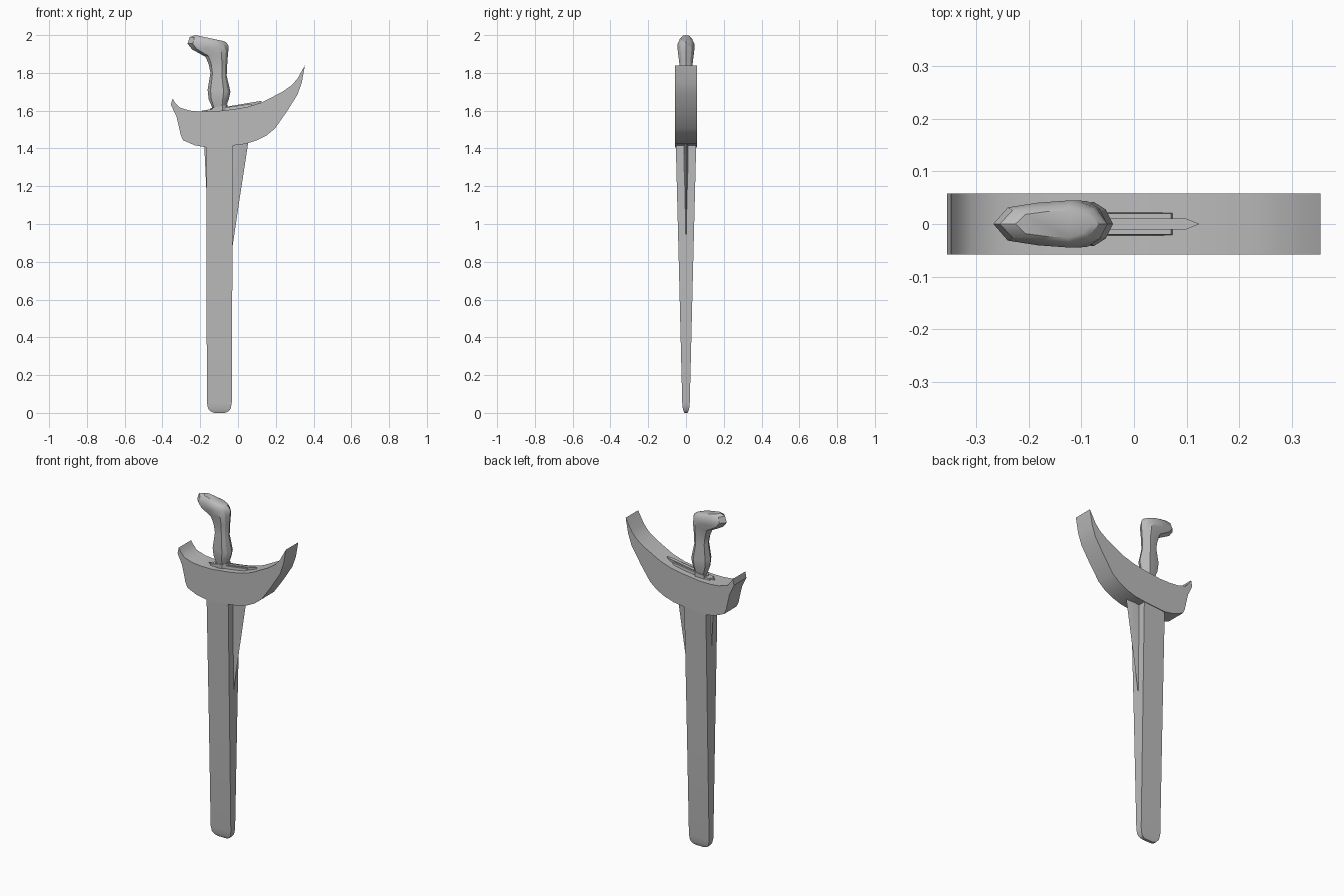
import bpy, bmesh, math
from mathutils import Vector

cube = bpy.data.objects.get("Cube")
if cube:
    bpy.data.objects.remove(cube)

grey = bpy.data.materials.new("plain grey")
grey.use_nodes = True
colour = (0.5, 0.5, 0.5, 1)
grey.diffuse_color = colour
grey.node_tree.nodes["Principled BSDF"].inputs["Base Color"].default_value = colour


def loft(name, rings, angle=30):
    """Skin a stack of equal-length rings and cap both ends."""
    bm = bmesh.new()
    loops = [[bm.verts.new(p) for p in ring] for ring in rings]
    n = len(loops[0])
    for a, b in zip(loops, loops[1:]):
        for i in range(n):
            j = (i + 1) % n
            bm.faces.new((a[i], a[j], b[j], b[i]))
    bm.faces.new(loops[0][::-1])
    bm.faces.new(loops[-1])
    bmesh.ops.recalc_face_normals(bm, faces=bm.faces)
    mesh = bpy.data.meshes.new(name)
    bm.to_mesh(mesh)
    bm.free()
    obj = bpy.data.objects.new(name, mesh)
    bpy.context.collection.objects.link(obj)
    mesh.materials.append(grey)
    bpy.ops.object.select_all(action='DESELECT')
    obj.select_set(True)
    bpy.context.view_layer.objects.active = obj
    bpy.ops.object.shade_smooth_by_angle(angle=math.radians(angle))
    return obj


def section(left, right, width, shape):
    """Ring between two xz points; shape lists (fraction along, fraction of width)."""
    a = Vector((left[0], 0, left[1]))
    b = Vector((right[0], 0, right[1]))
    side = [a.lerp(b, t) + Vector((0, -w * width, 0)) for t, w in shape]
    back = [Vector((p.x, -p.y, p.z)) for p in reversed(side) if abs(p.y) > 1e-6]
    return side + back


# Scabbard body: tapering box with a rounded toe
BOX = [(0, 1), (1, 1)]
body = [(0, -0.125, -0.07, 0.008), (0.008, -0.146, -0.05, 0.012),
        (0.024, -0.159, -0.038, 0.017), (0.055, -0.165, -0.033, 0.02),
        (0.75, -0.166, -0.03, 0.037), (1.46, -0.168, -0.026, 0.055)]
loft("scabbard_body", [section((l, z), (r, z), w, BOX) for z, l, r, w in body])

# Boat-shaped crosspiece: side outline extruded through the depth
outline = [(-0.347, 1.665), (-0.355, 1.63), (-0.326, 1.57), (-0.313, 1.515),
           (-0.303, 1.47), (-0.29, 1.443), (-0.23, 1.417), (-0.165, 1.405),
           (-0.03, 1.415), (0.04, 1.424), (0.1, 1.443), (0.15, 1.468),
           (0.195, 1.505), (0.255, 1.59), (0.315, 1.685), (0.338, 1.75),
           (0.354, 1.84), (0.315, 1.77), (0.285, 1.735), (0.235, 1.7),
           (0.125, 1.643), (0.05, 1.62), (-0.02, 1.608), (-0.13, 1.595),
           (-0.2, 1.595), (-0.255, 1.6), (-0.31, 1.617), (-0.335, 1.645)]
loft("crosspiece", [[(x, y, z) for x, z in outline] for y in (-0.058, 0.058)], 35)

# Blade: flat, bevelled to an edge on both sides
blade = [((-0.14, 0.84), (-0.035, 0.84), 0.3), ((-0.166, 1.15), (0.008, 1.13), 0.6),
         ((-0.178, 1.4), (0.054, 1.43), 0.78), ((-0.19, 1.6), (0.125, 1.652), 0.92)]
loft("blade", [section(l, r, 0.01, [(0, 0), (0.08, 1), (t, 1), (1, 0)])
               for l, r, t in blade])

# Guard ridge where the blade meets the crosspiece
loft("blade_guard", [section((-0.18, 1.58), (0.08, 1.61), 0.023, BOX),
                     section((-0.165, 1.604), (0.07, 1.636), 0.02, BOX)])

# Collar under the grip
GRIP = [(0, 0), (0.13, 0.7), (0.4, 0.9), (0.7, 1), (0.89, 0.65), (1, 0)]
loft("grip_collar", [section((-0.147, 1.59), (-0.055, 1.605), 0.032, GRIP),
                     section((-0.147, 1.612), (-0.055, 1.632), 0.032, GRIP)])

# Pistol-shaped grip
grip = [((-0.132, 1.605), (-0.066, 1.615), 0.027), ((-0.155, 1.66), (-0.049, 1.66), 0.038),
        ((-0.161, 1.71), (-0.04, 1.70), 0.042), ((-0.146, 1.80), (-0.06, 1.785), 0.033),
        ((-0.155, 1.845), (-0.056, 1.865), 0.036), ((-0.172, 1.885), (-0.051, 1.92), 0.043),
        ((-0.243, 1.924), (-0.05, 1.94), 0.045), ((-0.267, 1.955), (-0.055, 1.952), 0.045),
        ((-0.255, 1.99), (-0.066, 1.964), 0.036), ((-0.225, 2.0), (-0.08, 1.969), 0.026)]
loft("grip", [section(l, r, w, GRIP) for l, r, w in grip])
